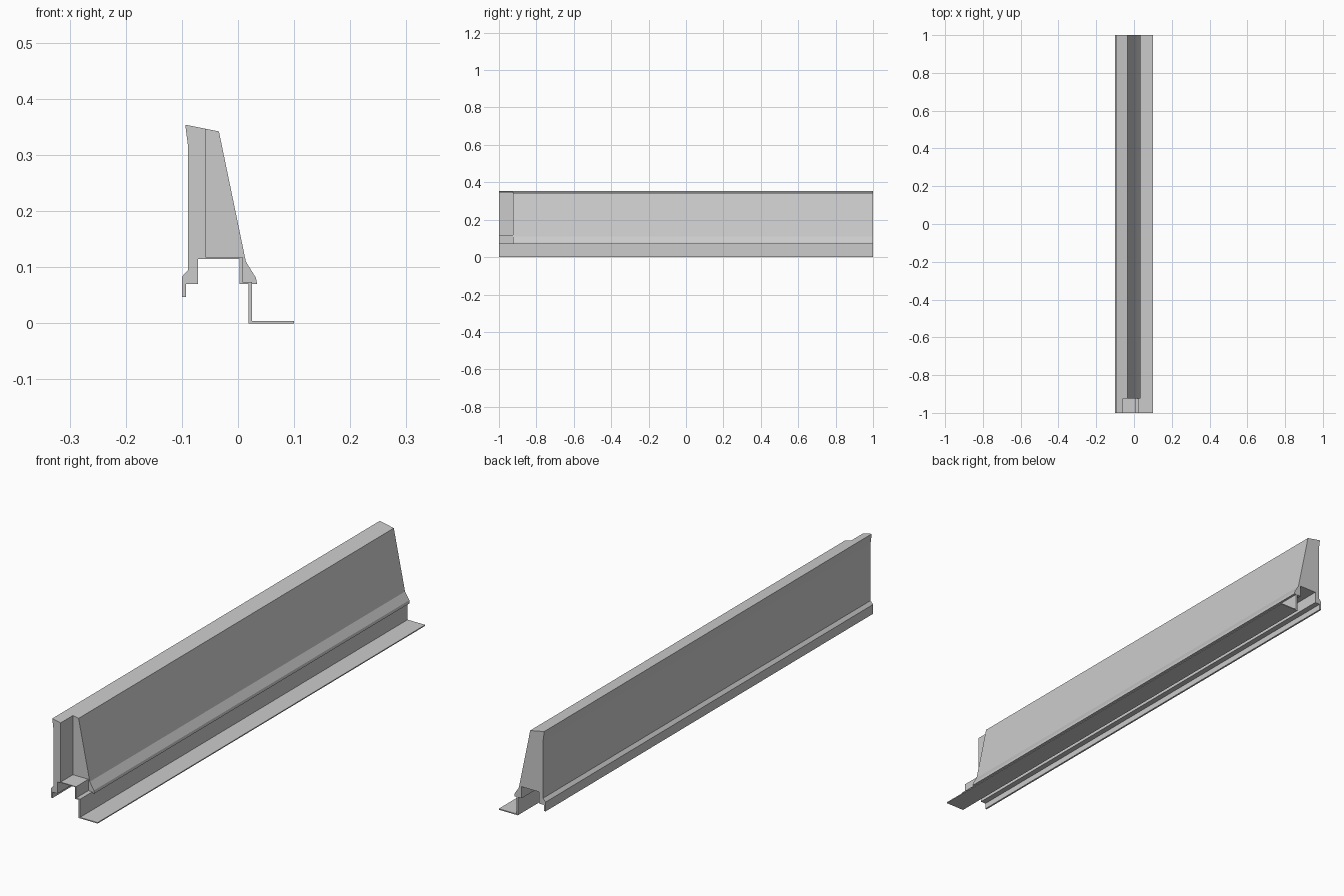
import bpy, bmesh

if "Cube" in bpy.data.objects:
    bpy.data.objects.remove(bpy.data.objects["Cube"])

def extrude_profile(name, pts, y0, y1):
    """Extrude a closed x/z profile along y."""
    bm = bmesh.new()
    face = bm.faces.new([bm.verts.new((x, y0, z)) for x, z in pts])
    ext = bmesh.ops.extrude_face_region(bm, geom=[face])
    moved = [g for g in ext["geom"] if isinstance(g, bmesh.types.BMVert)]
    bmesh.ops.translate(bm, verts=moved, vec=(0, y1 - y0, 0))
    bmesh.ops.recalc_face_normals(bm, faces=bm.faces)
    mesh = bpy.data.meshes.new(name)
    bm.to_mesh(mesh)
    bm.free()
    obj = bpy.data.objects.new(name, mesh)
    bpy.context.collection.objects.link(obj)
    return obj

# Tapered capping body with a drip lip on the left and a flared foot on the right
body = extrude_profile("capping_body", [
    (-0.094, 0.354), (-0.034, 0.342), (0.014, 0.110), (0.032, 0.081),
    (0.034, 0.070), (0.025, 0.070), (0.025, 0.074), (0.008, 0.074),
    (0.008, 0.118), (-0.058, 0.118), (-0.058, 0.115), (-0.071, 0.115),
    (-0.071, 0.070), (-0.093, 0.070), (-0.093, 0.047), (-0.100, 0.047),
    (-0.100, 0.083), (-0.089, 0.095), (-0.089, 0.315)], -1, 1)

# Rebate at the front end, leaving only the left strip full length
cutter = extrude_profile("rebate_cutter", [
    (-0.058, 0.02), (0.2, 0.02), (0.2, 0.5), (-0.058, 0.5)], -1.2, -0.925)
cutter.hide_render = True
mod = body.modifiers.new("rebate", "BOOLEAN")
mod.operation = "DIFFERENCE"
mod.solver = "EXACT"
mod.object = cutter
bpy.context.view_layer.objects.active = body
bpy.ops.object.modifier_apply(modifier=mod.name)
bpy.data.objects.remove(cutter)

# Stepped sheet flashing under the body, running the full length
extrude_profile("stepped_flashing", [
    (-0.058, 0.118), (0.008, 0.118), (0.008, 0.074), (0.025, 0.074),
    (0.025, 0.004), (0.100, 0.004), (0.100, 0.000), (0.019, 0.000),
    (0.019, 0.070), (0.003, 0.070), (0.003, 0.115), (-0.058, 0.115)], -1, 1)
